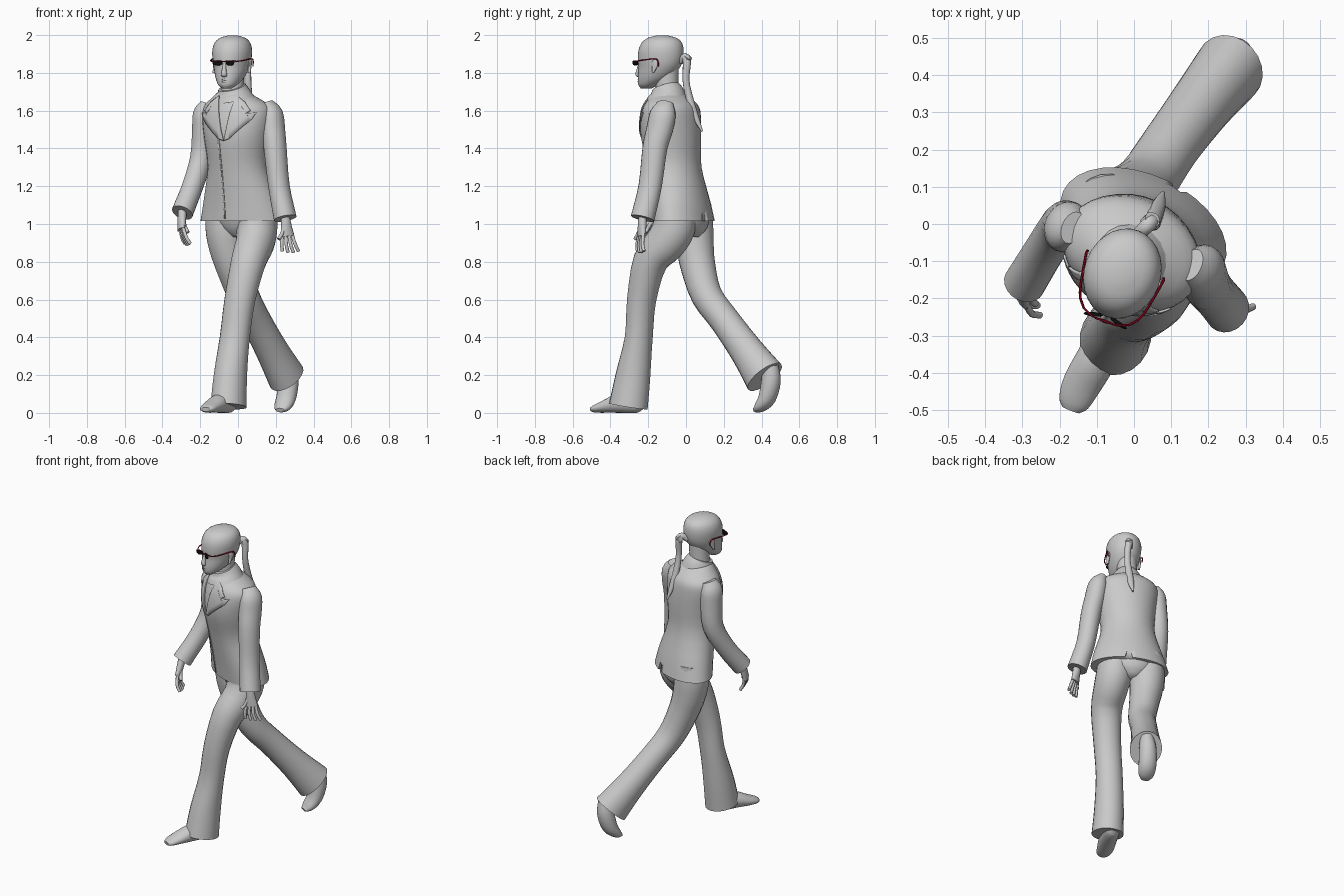
import bpy, bmesh, math
from mathutils import Vector
from mathutils.bvhtree import BVHTree

cube = bpy.data.objects.get("Cube")
if cube:
    bpy.data.objects.remove(cube)


def material(name, colour):
    mat = bpy.data.materials.new(name)
    mat.use_nodes = True
    mat.diffuse_color = (*colour, 1)
    mat.node_tree.nodes["Principled BSDF"].inputs["Base Color"].default_value = (*colour, 1)
    return mat


GREY = material("plain grey", (.59, .59, .59))
BLACK = material("lens black", (.004, .004, .004))
RED = material("frame dark red", (.3, .002, .015))
UP = Vector((0, 0, 1))


def side_axis(yaw):
    a = math.radians(yaw)
    return Vector((math.cos(a), -math.sin(a), 0))


def finish(name, bm, mat, angle=50):
    bmesh.ops.recalc_face_normals(bm, faces=bm.faces[:])
    mesh = bpy.data.meshes.new(name)
    bm.to_mesh(mesh)
    bm.free()
    mesh.materials.append(mat)
    obj = bpy.data.objects.new(name, mesh)
    bpy.context.collection.objects.link(obj)
    bpy.ops.object.select_all(action='DESELECT')
    obj.select_set(True)
    bpy.context.view_layer.objects.active = obj
    bpy.ops.object.shade_smooth_by_angle(angle=math.radians(angle))
    return obj


def refine(rings, steps):
    """Smooth interpolation through the given rings."""
    r = [Vector(p) for p in rings]
    out = []
    for i in range(len(r) - 1):
        p, q = r[i], r[i + 1]
        m = (q - r[i - 1]) / 2 if i else q - p
        n = (r[i + 2] - p) / 2 if i + 2 < len(r) else q - p
        for k in range(steps):
            t = k / steps
            out.append(p + m * t + (3 * (q - p) - 2 * m - n) * t ** 2
                       + (m + n - 2 * (q - p)) * t ** 3)
    return out + [r[-1]]


def loft(name, rings, yaw=25, flat=False, mat=GREY, sides=20, steps=3):
    """Skin of elliptical rings: x, y, z, half width, half depth."""
    rings = refine(rings, steps)
    mids = [Vector(r[:3]) for r in rings]
    bm = bmesh.new()
    loops = []
    for i, r in enumerate(rings):
        t = mids[min(i + 1, len(mids) - 1)] - mids[max(i - 1, 0)]
        t = UP if flat else t.normalized()
        u = side_axis(yaw)
        u = (u - t * u.dot(t)).normalized()
        v = t.cross(u)
        loops.append([bm.verts.new(mids[i] + u * r[3] * math.cos(a) + v * r[4] * math.sin(a))
                      for a in (math.tau * k / sides for k in range(sides))])
    for p, q in zip(loops, loops[1:]):
        for k in range(sides):
            j = (k + 1) % sides
            bm.faces.new((p[k], p[j], q[j], q[k]))
    bm.faces.new(loops[0])
    bm.faces.new(loops[-1])
    return finish(name, bm, mat)


def cord(name, points, radius, mat=GREY, sides=8, steps=3):
    rings = [(*p, radius, radius) for p in points]
    return loft(name, rings, mat=mat, sides=sides, steps=steps)


# Trousers: left leg forward, right leg trailing
loft("hips", [(.02, 0, .93, .05, .07), (.02, 0, .98, .13, .11), (.02, -.01, 1.06, .18, .13)], flat=True)
loft("front_trouser_leg", [
    (.1, -.05, 1.1, .105, .115), (.1, -.065, .98, .108, .115), (.09, -.11, .9, .102, .108),
    (.055, -.19, .8, .093, .092), (.01, -.235, .6, .083, .077), (-.017, -.25, .4, .081, .073),
    (-.04, -.28, .2, .088, .093), (-.05, -.305, .035, .095, .105)])
loft("back_trouser_leg", [
    (-.07, .035, 1.1, .1, .1), (-.068, .04, .98, .105, .105), (-.055, .048, .88, .1, .1),
    (-.025, .065, .77, .09, .093), (.03, .11, .62, .083, .083), (.095, .205, .49, .08, .08),
    (.18, .32, .33, .085, .09), (.257, .417, .19, .096, .112)])

# Shoes
loft("front_shoe", [
    (-.035, -.22, .05, .03, .03), (-.05, -.26, .055, .05, .055), (-.1, -.36, .05, .054, .05),
    (-.14, -.43, .033, .052, .033), (-.162, -.48, .022, .042, .021), (-.17, -.5, .018, .025, .012)])
loft("back_shoe", [
    (.275, .445, .25, .04, .045), (.27, .45, .17, .052, .052), (.255, .43, .08, .054, .046),
    (.235, .393, .032, .047, .03), (.222, .365, .014, .025, .012)])

# Jacket body
jacket = loft("jacket_body", [
    (.025, -.012, 1.015, .238, .144), (.018, -.028, 1.12, .212, .142),
    (-.002, -.06, 1.3, .163, .138), (-.005, -.078, 1.45, .178, .155),
    (-.005, -.08, 1.55, .192, .152), (-.005, -.078, 1.62, .185, .138),
    (-.015, -.085, 1.665, .13, .108), (-.03, -.095, 1.7, .075, .07)], flat=True, sides=32)

# Wedge that opens the back vent
bm = bmesh.new()
bmesh.ops.create_cone(bm, segments=4, radius1=.04, radius2=0, depth=.12, cap_ends=True)
bmesh.ops.translate(bm, verts=bm.verts, vec=(.125, .1, 1.05))
cutter = finish("vent_cutter", bm, GREY)
cutter.hide_render = True
cut = jacket.modifiers.new("vent", 'BOOLEAN')
cut.object = cutter
cut.operation = 'DIFFERENCE'
bpy.context.view_layer.objects.active = jacket
bpy.ops.object.modifier_apply(modifier=cut.name)
bpy.data.objects.remove(cutter)

# Lapels and front edge, laid on the jacket
SIDE = side_axis(25)
BACK = UP.cross(SIDE)
bm = bmesh.new()
bm.from_mesh(jacket.data)
surface = BVHTree.FromBMesh(bm)
bm.free()


def plate(name, outline, lift):
    bm = bmesh.new()
    bm.faces.new([bm.verts.new((u, 0, z)) for u, z in outline])
    bmesh.ops.triangulate(bm, faces=bm.faces[:])
    bmesh.ops.subdivide_edges(bm, edges=bm.edges[:], cuts=5, use_grid_fill=True)
    for v in bm.verts:
        origin = Vector((-.01, -.08, v.co.z)) + SIDE * v.co.x - BACK
        hit = surface.ray_cast(origin, BACK)[0]
        v.co = (hit or origin + BACK) - BACK * lift
    obj = finish(name, bm, GREY)
    mod = obj.modifiers.new("thickness", 'SOLIDIFY')
    mod.thickness = lift
    mod.offset = 0


for label, s in (("left", 1), ("right", -1)):
    plate(label + "_lapel", [(s * u, z) for u, z in (
        (.05, 1.68), (.1, 1.645), (.135, 1.6), (.115, 1.585), (.16, 1.59),
        (.14, 1.55), (.03, 1.45), (0, 1.44), (.015, 1.5))], .006)
plate("front_edge", [(-.035, 1.45), (-.028, 1.45), (-.028, 1.03), (-.035, 1.03)], .004)
loft("collar", [(-.018, -.1, 1.645, .12, .115), (-.025, -.1, 1.69, .092, .094),
                (-.033, -.108, 1.725, .073, .074)])

# Sleeves
loft("left_sleeve", [
    (.155, -.11, 1.64, .03, .045), (.178, -.122, 1.585, .058, .07), (.187, -.14, 1.5, .061, .072),
    (.197, -.165, 1.4, .06, .067), (.217, -.19, 1.2, .056, .063), (.25, -.23, 1.03, .06, .064)])
loft("right_sleeve", [
    (-.165, -.01, 1.64, .03, .045), (-.18, -.01, 1.585, .056, .068), (-.182, -.005, 1.5, .06, .068),
    (-.195, -.005, 1.35, .058, .063), (-.24, -.07, 1.2, .055, .058), (-.295, -.16, 1.06, .057, .06)])


# Hands: palm, four fingers, thumb
def hand(label, wrist, knuckles, tip, spread, thumb):
    w, k, t, s, th = map(Vector, (wrist, knuckles, tip, spread, thumb))
    half = s.length
    axis_yaw = -math.degrees(math.atan2(s.y, s.x))
    loft(label + "_palm", [(*w, .024, .022), (*w.lerp(k, .4), .029, .022), (*k, half, .017)],
         yaw=axis_yaw, sides=12)
    for i in range(4):
        f = i / 1.5 - 1
        reach = 1 - .12 * abs(f)
        base = k + s * f * .75
        end = base + (t - k) * reach + s * f * .4
        bend = base.lerp(end, .5) - BACK * .008
        cord(f"{label}_finger_{i + 1}", [base.lerp(w, .15), bend, end], .0095)
    cord(label + "_thumb", [w.lerp(k, .3), th.lerp(w.lerp(k, .5), .4), th], .01)


hand("left_hand", (.25, -.23, 1.04), (.262, -.235, .935), (.28, -.24, .845),
     (.037, .015, 0), (.215, -.27, .92))
hand("right_hand", (-.295, -.16, 1.07), (-.3, -.195, .97), (-.262, -.205, .885),
     (-.012, .036, 0), (-.265, -.215, .955))

# Head and neck
HEAD = Vector((-.03, -.13, 0))
HSIDE = side_axis(20)
HBACK = UP.cross(HSIDE)


def on_head(u, v, z):
    return HEAD + HSIDE * u + HBACK * v + UP * z


loft("neck", [(-.03, -.1, 1.62, .08, .08), (-.03, -.1, 1.7, .062, .062), (-.025, -.1, 1.82, .06, .062)],
     flat=True)
loft("head", [(*on_head(0, v, z), w, d) for z, v, w, d in (
    (1.718, -.085, .025, .03), (1.735, -.074, .048, .053), (1.76, -.05, .066, .08),
    (1.79, -.03, .08, .098), (1.83, -.012, .092, .112), (1.87, -.006, .1, .122),
    (1.92, -.002, .103, .122), (1.96, .002, .092, .108), (1.985, .004, .066, .078),
    (1.998, .004, .025, .03))], yaw=20, flat=True, sides=28)

# Facial features
loft("nose", [(*on_head(0, v, z), w, d) for v, z, w, d in (
    (-.117, 1.855, .008, .01), (-.125, 1.82, .011, .014), (-.131, 1.79, .017, .015),
    (-.125, 1.778, .012, .008))], yaw=20, flat=True, sides=10)
for label, z in (("upper", 1.764), ("lower", 1.754)):
    cord(label + "_lip", [on_head(u, v, z) for u, v in ((-.024, -.113), (0, -.128), (.024, -.113))], .006)

# Ponytail with its tie
loft("ponytail", [
    (.01, -.03, 1.86, .018, .018), (.035, -.005, 1.885, .02, .02), (.048, .005, 1.86, .021, .022),
    (.052, .0, 1.76, .019, .018), (.056, .02, 1.66, .022, .02), (.066, .05, 1.57, .02, .017),
    (.078, .085, 1.49, .005, .005)], sides=10)
cord("hair_tie", [(.036, .0, 1.86), (.05, .012, 1.885)], .022, sides=12)

# Ears and glasses
for label, s in (("left", 1), ("right", -1)):
    loft(label + "_ear", [(*on_head(s * .099, v, z), .008, d) for v, z, d in (
        (-.012, 1.8, .006), (-.002, 1.83, .014), (.002, 1.855, .02), (.002, 1.872, .008))],
        yaw=20, flat=True, sides=10)
    loft(label + "_lens", [(*on_head(s * .036, -.133, 1.854 + z), w, .006) for z, w in (
        (-.014, .012), (-.008, .024), (.005, .027), (.011, .021))],
        yaw=20 + s * 14, flat=True, mat=BLACK, sides=14)
    cord(label + "_temple", [on_head(s * u, v, z) for u, v, z in (
        (.066, -.126, 1.86), (.09, -.09, 1.865), (.108, .0, 1.874),
        (.11, .02, 1.862), (.108, .022, 1.835))], .0035, RED, sides=6)
    cord(label + "_brow_bar", [on_head(s * u, v, 1.864) for u, v in (
        (.01, -.14), (.036, -.139), (.066, -.126))], .003, RED, sides=6)
cord("glasses_bridge", [on_head(u, -.14, 1.86) for u in (-.012, .012)], .004, RED, sides=6)
